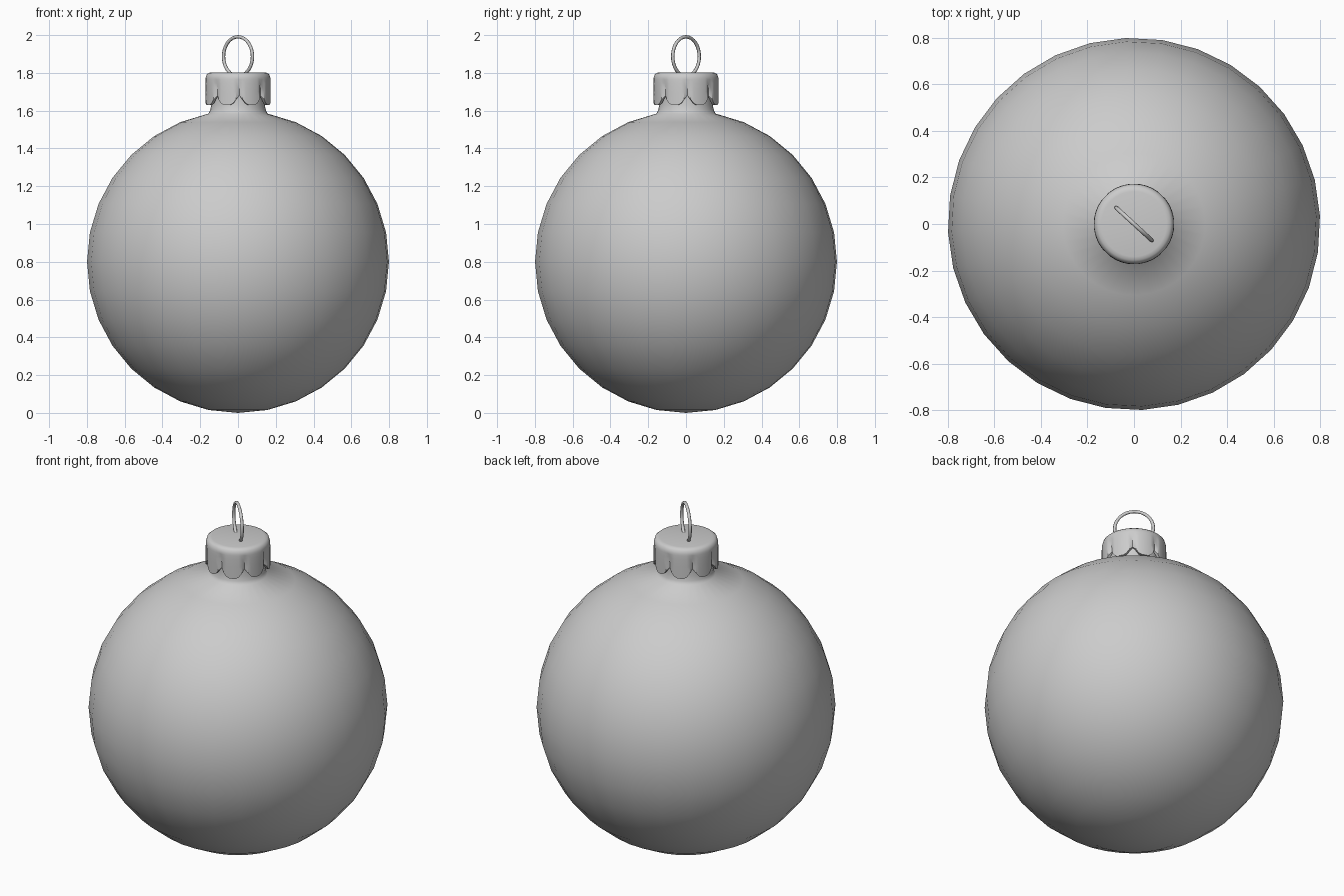
import bpy, bmesh
from math import sin, cos, pi, radians

if "Cube" in bpy.data.objects:
    bpy.data.objects.remove(bpy.data.objects["Cube"])

TWIST = radians(2.5)   # whole ornament is turned slightly about z


def finish(name, bm, angle=None):
    bmesh.ops.recalc_face_normals(bm, faces=bm.faces[:])
    me = bpy.data.meshes.new(name)
    bm.to_mesh(me)
    bm.free()
    ob = bpy.data.objects.new(name, me)
    bpy.context.collection.objects.link(ob)
    for o in bpy.context.selected_objects:
        o.select_set(False)
    ob.select_set(True)
    bpy.context.view_layer.objects.active = ob
    if angle:
        bpy.ops.object.shade_smooth_by_angle(angle=radians(angle))
    else:
        bpy.ops.object.shade_smooth()
    return ob


def lathe(rows, count, point):
    """Skin rows of `count` points; a row of radius 0 becomes a pole."""
    bm = bmesh.new()
    rings = []
    for row in rows:
        if row[0] == 0:
            rings.append([bm.verts.new((0, 0, row[1]))] * count)
        else:
            rings.append([bm.verts.new(point(row, i)) for i in range(count)])
    for a, b in zip(rings, rings[1:]):
        for i in range(count):
            j = (i + 1) % count
            quad = list(dict.fromkeys((a[i], a[j], b[j], b[i])))
            bm.faces.new(quad)
    return bm


# Ball: 32 x 16 sphere whose last ring is drawn up into a neck
R, SEG = 0.8, 32
profile = [(0, 0)]
profile += [(R * sin(pi * k / 16), R - R * cos(pi * k / 16)) for k in range(1, 16)]
profile += [(0.147, 1.605), (0.142, 1.63), (0.14, 1.66), (0.14, 1.75)]


def ball_point(row, i):
    a = TWIST + 2 * pi * i / SEG
    return row[0] * cos(a), row[0] * sin(a), row[1]


finish("ball", lathe(profile, SEG, ball_point))

# Cap: rounded shell whose skirt is cut into eight creased scallops
PETALS, SUB = 8, 8
LIFT = [0.05, 0.03, 0.009, 0.0, 0.0, 0.0, 0.009, 0.03]   # scallop edge heights
# rows: radius, height, crease depth, share of scallop lift
outer = [(0, 1.803, 0, 0), (0.14, 1.803, 0, 0), (0.155, 1.80, 0, 0),
         (0.166, 1.791, 0, 0), (0.171, 1.775, 0, 0), (0.172, 1.765, 0.002, 0),
         (0.173, 1.745, 0.009, 0), (0.173, 1.70, 0.012, 0),
         (0.173, 1.63, 0.012, 1)]
inner = [(0.157, 1.63, 0.005, 1), (0.157, 1.70, 0.005, 0),
         (0.157, 1.775, 0, 0), (0, 1.785, 0, 0)]


def cap_point(row, i):
    r, z, crease, lift = row
    a = TWIST - pi / 2 + 2 * pi * i / (PETALS * SUB)
    k = i % SUB
    if k == 0:
        r -= crease
    z += lift * LIFT[k]
    return r * cos(a), r * sin(a), z


finish("cap", lathe(outer + inner, PETALS * SUB, cap_point), 40)

# Hanging loop: thin wire ring sunk into the cap
bpy.ops.mesh.primitive_torus_add(
    major_radius=0.104, minor_radius=0.009, major_segments=32, minor_segments=8,
    location=(0, 0, 1.887), rotation=(pi / 2, 0, TWIST - pi / 4))
loop = bpy.context.object
loop.name = "hanging_loop"
bpy.ops.object.shade_smooth()
